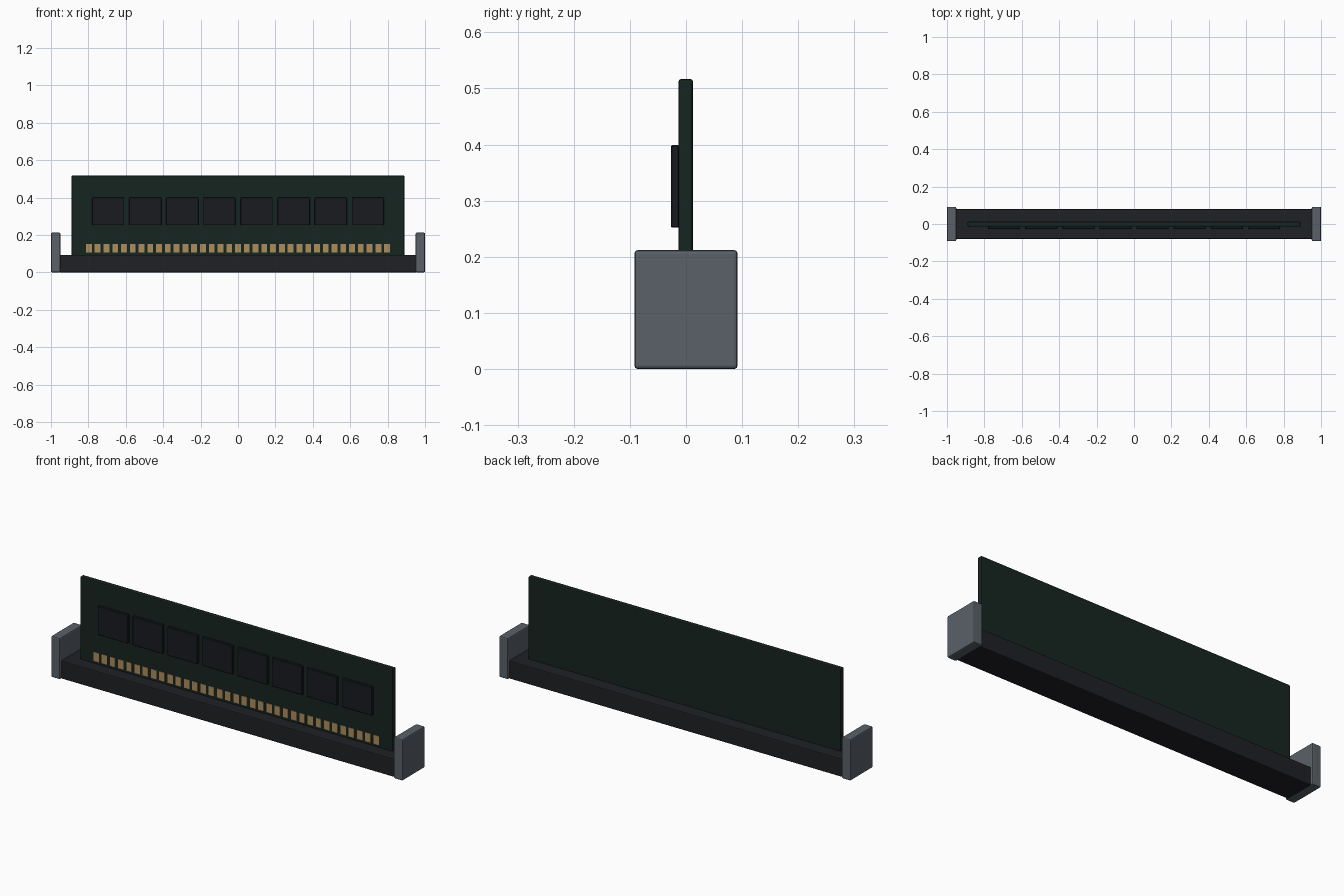
import bpy
import bmesh

if "Cube" in bpy.data.objects:
    bpy.data.objects.remove(bpy.data.objects["Cube"])


def material(name, color):
    m = bpy.data.materials.new(name)
    m.diffuse_color = (*color, 1.0)
    m.use_nodes = True
    m.node_tree.nodes["Principled BSDF"].inputs["Base Color"].default_value = m.diffuse_color
    return m


BOARD = material("board_green", (0.008, 0.018, 0.014))
CHIP = material("chip_black", (0.010, 0.011, 0.014))
SOCKET = material("socket_black", (0.014, 0.015, 0.018))
CLIP = material("clip_grey", (0.10, 0.12, 0.14))
GOLD = material("contact_gold", (0.42, 0.27, 0.11))


def box(name, x, y, z, mat, bevel=0.0, segments=2):
    """Box from (min, max) ranges on each axis, with optional rounded edges."""
    bm = bmesh.new()
    bmesh.ops.create_cube(bm, size=1.0)
    for v in bm.verts:
        for i, (lo, hi) in enumerate((x, y, z)):
            v.co[i] = (v.co[i]) * (hi - lo)
    mesh = bpy.data.meshes.new(name)
    bm.to_mesh(mesh)
    bm.free()
    obj = bpy.data.objects.new(name, mesh)
    obj.location = [(lo + hi) / 2 for lo, hi in (x, y, z)]
    bpy.context.collection.objects.link(obj)
    mesh.materials.append(mat)
    if bevel:
        mod = obj.modifiers.new("edge_bevel", "BEVEL")
        mod.width = bevel
        mod.segments = segments
    return obj


# Socket base
box("socket", (-0.955, 0.955), (-0.08, 0.08), (0, 0.093), SOCKET, 0.005)

# Retaining clips at both ends
for side, x in (("left", (-1.0, -0.95)), ("right", (0.95, 1.0))):
    box(f"{side}_clip", x, (-0.092, 0.092), (0.0, 0.212), CLIP, 0.006)

# Circuit board standing in the socket
FRONT = -0.0135
box("circuit_board", (-0.89, 0.89), (FRONT, 0.0125), (0.085, 0.517), BOARD, 0.005)

# Row of memory chips on the front
for i in range(8):
    cx = (i - 3.5) * 0.1985
    box(f"memory_chip_{i + 1}", (cx - 0.086, cx + 0.086), (-0.027, FRONT + 0.001),
        (0.252, 0.399), CHIP, 0.002, 1)

# Gold contacts along the lower edge
for i in range(35):
    cx = (i - 17) * 0.0469
    box(f"contact_{i + 1}", (cx - 0.0155, cx + 0.0155), (FRONT - 0.002, FRONT + 0.001),
        (0.105, 0.151), GOLD)
